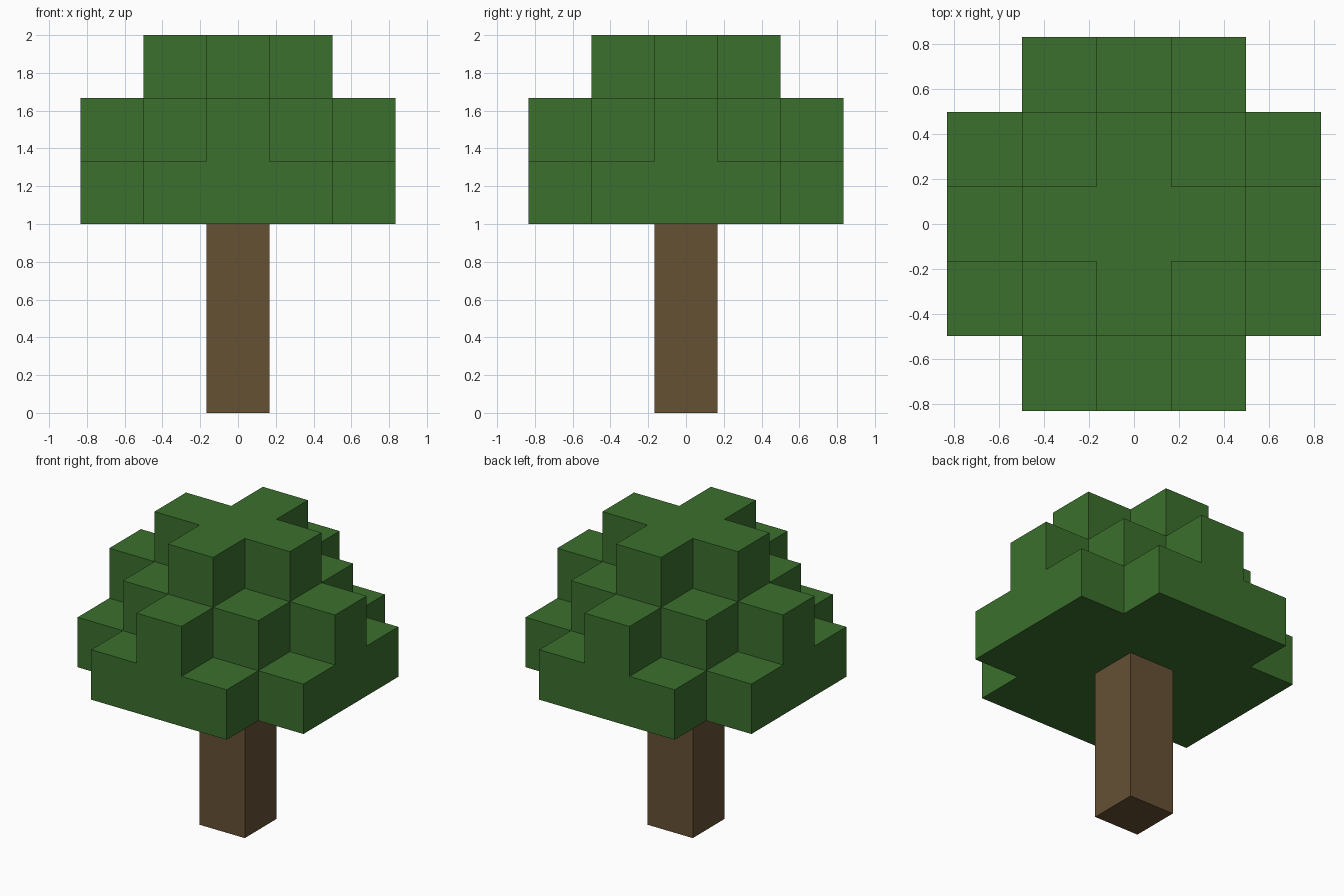
import bpy
import bmesh
from math import radians
from mathutils import Vector

default = bpy.data.objects.get("Cube")
if default:
    bpy.data.objects.remove(default, do_unlink=True)

CELL = 1 / 3          # edge length of one block
TRUNK_BLOCKS = 3      # trunk height in blocks
REACH = 3             # leaf blocks satisfy |x| + |y| + level <= REACH


def make_material(name, color):
    mat = bpy.data.materials.new(name)
    mat.use_nodes = True
    mat.diffuse_color = color
    bsdf = next(n for n in mat.node_tree.nodes if n.type == "BSDF_PRINCIPLED")
    bsdf.inputs["Base Color"].default_value = color
    bsdf.inputs["Roughness"].default_value = 1.0
    return mat


def build_blocks(name, cells, mat):
    """Join unit cells into one shell, keeping only the outer faces."""
    cells = set(cells)
    bm = bmesh.new()
    for cell in cells:
        for axis in range(3):
            for sign in (-1, 1):
                step = [0, 0, 0]
                step[axis] = sign
                if tuple(c + s for c, s in zip(cell, step)) in cells:
                    continue
                normal = Vector(step)
                u = Vector([float(i == (axis + 1) % 3) for i in range(3)])
                v = normal.cross(u)
                centre = Vector(cell) + Vector((0, 0, 0.5)) + normal / 2
                corners = [(-u - v), (u - v), (u + v), (v - u)]
                bm.faces.new([bm.verts.new((centre + c / 2) * CELL) for c in corners])
    bmesh.ops.remove_doubles(bm, verts=bm.verts, dist=CELL / 100)
    # merge coplanar squares into large flat faces
    bmesh.ops.dissolve_limit(bm, angle_limit=radians(1), verts=bm.verts, edges=bm.edges)
    mesh = bpy.data.meshes.new(name)
    bm.to_mesh(mesh)
    bm.free()
    mesh.materials.append(mat)
    obj = bpy.data.objects.new(name, mesh)
    bpy.context.collection.objects.link(obj)
    return obj


leaf_green = make_material("leaf green", (0.044, 0.162, 0.026, 1))
bark_brown = make_material("bark brown", (0.130, 0.082, 0.034, 1))

# Trunk: a square column of stacked blocks
build_blocks("trunk", [(0, 0, z) for z in range(TRUNK_BLOCKS)], bark_brown)

# Canopy: stepped pyramid whose layers shrink diagonally towards the top
span = range(-2, 3)
canopy = [(x, y, TRUNK_BLOCKS + level)
          for level in range(3) for x in span for y in span
          if abs(x) + abs(y) + level <= REACH]
build_blocks("canopy", canopy, leaf_green)
